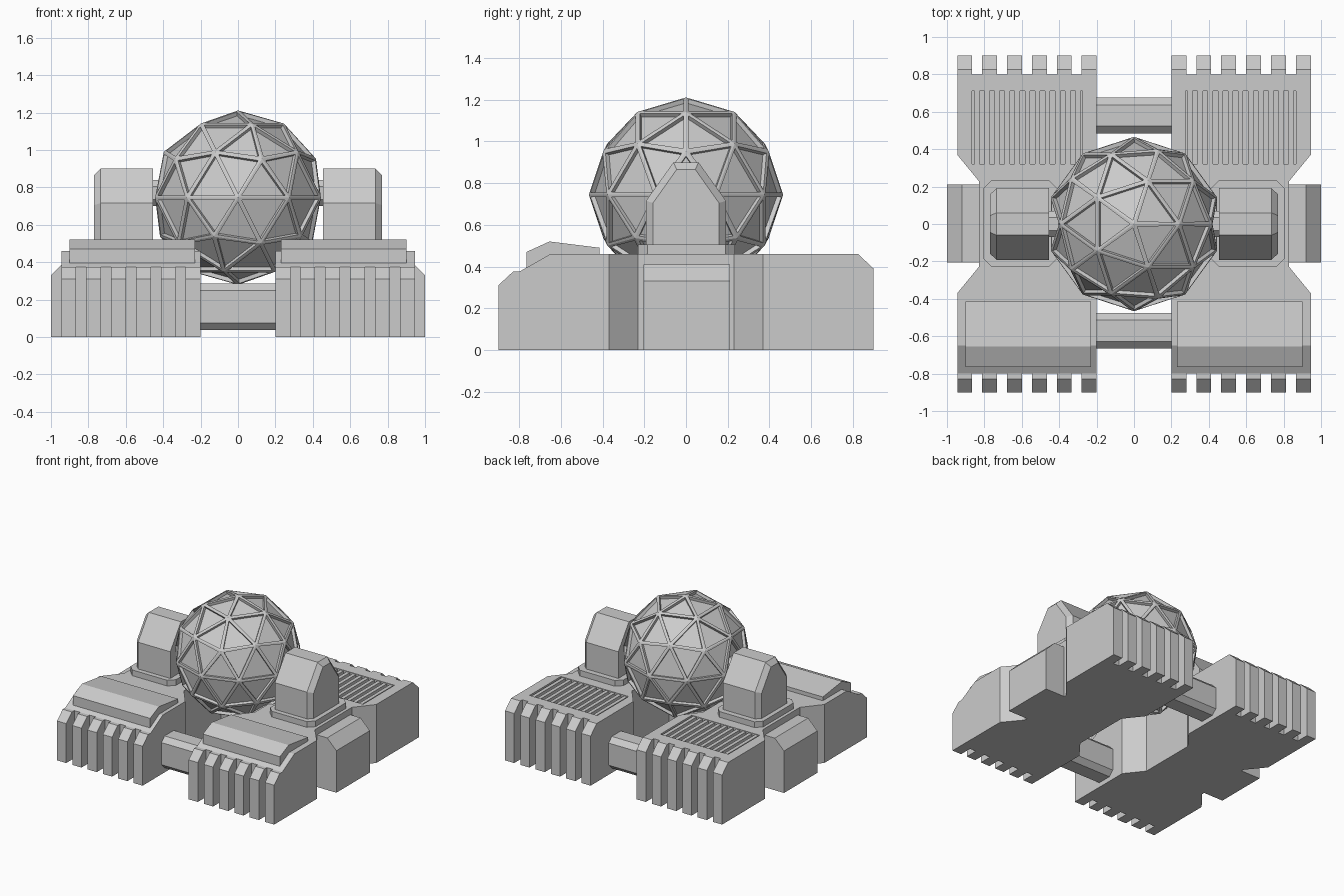
import bpy, bmesh
from mathutils import Vector

cube = bpy.data.objects.get("Cube")
if cube:
    bpy.data.objects.remove(cube, do_unlink=True)

grey = bpy.data.materials.new("plain_grey")
grey.use_nodes = True
grey.diffuse_color = (0.6, 0.6, 0.6, 1)
grey.node_tree.nodes["Principled BSDF"].inputs["Base Color"].default_value = (0.6, 0.6, 0.6, 1)


def finish(name, bm, mirror=False):
    """Turn a bmesh into an object, optionally mirrored to the other side."""
    bmesh.ops.recalc_face_normals(bm, faces=bm.faces)
    mesh = bpy.data.meshes.new(name)
    bm.to_mesh(mesh)
    bm.free()
    mesh.materials.append(grey)
    obj = bpy.data.objects.new(name, mesh)
    bpy.context.collection.objects.link(obj)
    if mirror:
        mod = obj.modifiers.new("mirror", 'MIRROR')
        mod.use_mirror_merge = False
    return obj


def loft(bm, sections):
    """Join matching closed sections with side faces and cap both ends."""
    rings = [[bm.verts.new(p) for p in s] for s in sections]
    n = len(rings[0])
    for a, b in zip(rings, rings[1:]):
        for i in range(n):
            j = (i + 1) % n
            bm.faces.new((a[i], a[j], b[j], b[i]))
    bm.faces.new(rings[0])
    bm.faces.new(rings[-1])


def along_x(bm, profile, x0, x1):
    loft(bm, [[(x, y, z) for y, z in profile] for x in (x0, x1)])


def along_z(bm, outline, z0, z1):
    loft(bm, [[(x, y, z) for x, y in outline] for z in (z0, z1)])


def octagon(a0, a1, b0, b1, c):
    return [(a0 + c, b0), (a1 - c, b0), (a1, b0 + c), (a1, b1 - c),
            (a1 - c, b1), (a0 + c, b1), (a0, b1 - c), (a0, b0 + c)]


def rect(a0, a1, b0, b1):
    return [(a0, b0), (a1, b0), (a1, b1), (a0, b1)]


# Side hull: waisted slab with a sloped front edge
half = [(0.2, -0.8), (0.945, -0.8), (0.945, -0.37), (0.83, -0.23)]
outline = half + [(x, -y) for x, y in reversed(half)] + [(0.31, 0.23), (0.31, -0.23)]
outline.insert(-2, (0.2, 0.37))
outline.append((0.2, -0.37))
bm = bmesh.new()
along_z(bm, outline, 0, 0.46)
cut = bmesh.ops.bisect_plane(bm, geom=bm.verts[:] + bm.edges[:] + bm.faces[:],
                             plane_co=Vector((0, -0.65, 0.46)),
                             plane_no=Vector((0, -0.085, 0.15)), clear_outer=True)
rim = [e for e in cut["geom_cut"] if isinstance(e, bmesh.types.BMEdge)]
bmesh.ops.holes_fill(bm, edges=[e for e in bm.edges if e.is_boundary])
hull = finish("side_hull", bm)

# Sunken vent in the rear deck
bm = bmesh.new()
along_z(bm, rect(0.275, 0.865, 0.32, 0.71), 0.42, 0.6)
cutter = finish("vent_cutter", bm)
cutter.hide_render = True
mod = hull.modifiers.new("vent", 'BOOLEAN')
mod.object = cutter
mod.operation = 'DIFFERENCE'
mod.solver = 'EXACT'
bpy.context.view_layer.objects.active = hull
bpy.ops.object.modifier_apply(modifier="vent")
bpy.data.objects.remove(cutter, do_unlink=True)
hull.modifiers.new("mirror", 'MIRROR').use_mirror_merge = False

# Vent slats
bm = bmesh.new()
for i in range(11):
    x = 0.3 + i * 0.054
    along_z(bm, rect(x - 0.014, x + 0.014, 0.32, 0.71), 0.415, 0.455)
finish("vent_slats", bm, True)

# Ribs on the front and rear ends
front_rib = [(-0.9, 0), (-0.9, 0.31), (-0.83, 0.375), (-0.78, 0.375), (-0.78, 0)]
rear_rib = [(0.9, 0), (0.9, 0.39), (0.825, 0.46), (0.79, 0.46), (0.79, 0)]
for name, profile in (("front_ribs", front_rib), ("rear_ribs", rear_rib)):
    bm = bmesh.new()
    for i in range(6):
        x = 0.2 + i * 0.133
        along_x(bm, profile, x, x + 0.08)
    finish(name, bm, True)

# Raised front hatch
bm = bmesh.new()
along_x(bm, [(-0.765, 0.39), (-0.765, 0.47), (-0.655, 0.52), (-0.415, 0.49), (-0.415, 0.45)],
        0.23, 0.9)
finish("front_hatch", bm, True)

# Outer side box with sloped shoulder
bm = bmesh.new()
loft(bm, [[(0.8, y, 0), (1, y, 0), (1, y, 0.33), (0.92, y, 0.41), (0.8, y, 0.41)]
          for y in (-0.205, 0.21)])
finish("side_box", bm, True)

# Turret foot
bm = bmesh.new()
along_z(bm, octagon(0.41, 0.805, -0.23, 0.235, 0.045), 0.45, 0.505)
finish("turret_foot", bm, True)


# Turret tower with gabled roof and bevelled outer end
def gable(x, w, shoulder, r, top):
    return [(x, -w, 0.5), (x, w, 0.5), (x, w, shoulder), (x, r, top), (x, -r, top), (x, -w, shoulder)]


bm = bmesh.new()
loft(bm, [gable(0.455, 0.192, 0.715, 0.06, 0.9), gable(0.735, 0.192, 0.715, 0.06, 0.9),
          gable(0.77, 0.158, 0.705, 0.045, 0.865)])
finish("turret_tower", bm, True)

# Axle holding the ball
bm = bmesh.new()
along_x(bm, octagon(-0.07, 0.07, 0.7, 0.84, 0.035), 0.36, 0.47)
finish("ball_axle", bm, True)

# Cross bars joining the two hulls
for name, y in (("front_cross_bar", -0.57), ("rear_cross_bar", 0.58)):
    bm = bmesh.new()
    along_x(bm, octagon(y - 0.095, y + 0.095, 0.037, 0.287, 0.038), -0.22, 0.22)
    finish(name, bm)

# Geodesic ball with sunken triangular panels
bm = bmesh.new()
bmesh.ops.create_icosphere(bm, subdivisions=2, radius=0.466)
bmesh.ops.translate(bm, verts=bm.verts, vec=(0, 0, 0.745))
bmesh.ops.recalc_face_normals(bm, faces=bm.faces)
panels = bm.faces[:]
bmesh.ops.inset_individual(bm, faces=panels, thickness=0.024, depth=0)
bmesh.ops.inset_individual(bm, faces=panels, thickness=0.002, depth=-0.022)
finish("geodesic_ball", bm)
